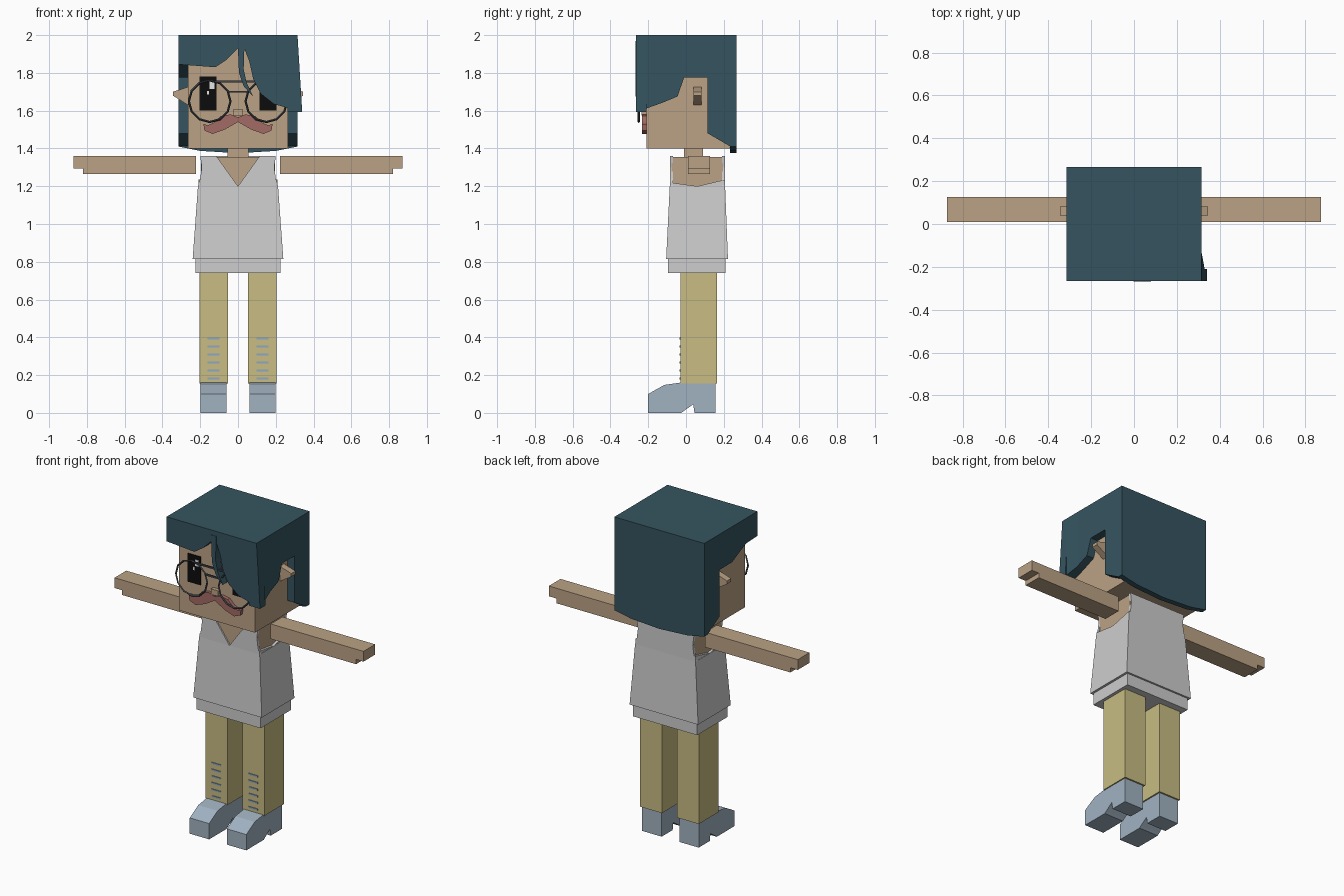
import bpy, bmesh, math

cube = bpy.data.objects.get("Cube")
if cube:
    bpy.data.objects.remove(cube, do_unlink=True)


def material(name, r, g, b):
    linear = [(c / 255 / 12.92) if c < 11 else ((c / 255 + 0.055) / 1.055) ** 2.4 for c in (r, g, b)]
    m = bpy.data.materials.new(name)
    m.use_nodes = True
    m.diffuse_color = (*linear, 1)
    m.node_tree.nodes["Principled BSDF"].inputs["Base Color"].default_value = (*linear, 1)
    return m


HAIR = material("dark teal", 53, 84, 95)
SKIN = material("skin tan", 187, 162, 133)
SHIRT = material("light grey", 205, 205, 205)
TROUSER = material("khaki", 200, 188, 130)
SHOE = material("pale blue", 161, 178, 193)
STRIPE = material("stripe blue", 140, 168, 195)
MOUSTACHE = material("dusty red", 162, 107, 101)
BLACK = material("black", 12, 12, 12)
WHITE = material("white", 235, 235, 235)
METAL = material("frame grey", 65, 70, 76)


def finish(name, bm, mat):
    bmesh.ops.recalc_face_normals(bm, faces=bm.faces)
    mesh = bpy.data.meshes.new(name)
    bm.to_mesh(mesh)
    bm.free()
    mesh.materials.append(mat)
    ob = bpy.data.objects.new(name, mesh)
    bpy.context.collection.objects.link(ob)
    return ob


def prism(name, mat, axis, outline, a, b):
    """Extrude an outline along x (points are y, z) or along y (points are x, z)."""
    bm = bmesh.new()
    place = (lambda p, d: (d, *p)) if axis == "X" else (lambda p, d: (p[0], d, p[1]))
    near = [bm.verts.new(place(p, a)) for p in outline]
    far = [bm.verts.new(place(p, b)) for p in outline]
    bm.faces.new(near)
    bm.faces.new(far[::-1])
    for i in range(len(near)):
        j = (i + 1) % len(near)
        bm.faces.new((near[j], near[i], far[i], far[j]))
    return finish(name, bm, mat)


def loft(name, mat, low, high):
    """Join two rectangles, each given as x0, x1, y0, y1, z."""
    bm = bmesh.new()
    rings = []
    for x0, x1, y0, y1, z in (low, high):
        rings.append([bm.verts.new((x, y, z)) for x, y in ((x0, y0), (x1, y0), (x1, y1), (x0, y1))])
    for ring in rings:
        bm.faces.new(ring)
    for i in range(4):
        j = (i + 1) % 4
        bm.faces.new((rings[0][i], rings[0][j], rings[1][j], rings[1][i]))
    return finish(name, bm, mat)


def box(name, mat, x0, x1, y0, y1, z0, z1):
    x0, x1 = sorted((x0, x1))
    return loft(name, mat, (x0, x1, y0, y1, z0), (x0, x1, y0, y1, z1))


def rod(name, mat, x0, x1, y, z, r=0.005):
    return box(name, mat, x0, x1, y - r, y + r, z - r, z + r)


# Head, neck and nose
box("head", SKIN, -0.265, 0.265, -0.21, 0.235, 1.4, 1.96)
box("neck", SKIN, -0.055, 0.055, -0.01, 0.09, 1.34, 1.41)
box("nose", SKIN, -0.025, 0.025, -0.235, -0.2, 1.575, 1.61)

# Hair: crown, back, fringe, loose strand and side panels
box("hair_crown", HAIR, -0.315, 0.315, -0.265, 0.265, 1.94, 2)
prism("hair_back", HAIR, "Y",
      [(-0.315, 2), (-0.315, 1.41), (-0.2, 1.387), (0, 1.375), (0.2, 1.387), (0.315, 1.41), (0.315, 2)],
      0.232, 0.267)
prism("hair_fringe_right", HAIR, "Y",
      [(-0.315, 2), (-0.315, 1.845), (-0.12, 1.83), (-0.06, 1.87), (0, 1.93), (0.02, 2)], -0.265, -0.21)
prism("hair_strand", HAIR, "Y",
      [(-0.002, 1.97), (0.005, 1.8), (0.03, 1.73), (0.08, 1.675), (0.045, 1.75), (0.03, 1.82), (0.035, 1.97)],
      -0.268, -0.22)
prism("hair_fringe_left", HAIR, "Y",
      [(0.02, 2), (0.035, 1.925), (0.06, 1.86), (0.08, 1.77), (0.12, 1.69), (0.19, 1.635),
       (0.34, 1.592), (0.315, 2)], -0.265, -0.21)
back_edge = [(0.115, 1.775), (0.115, 1.48), (0.235, 1.41), (0.265, 1.41), (0.265, 2)]
prism("hair_side_right", HAIR, "X",
      [(-0.265, 2), (-0.265, 1.845), (-0.15, 1.84), (-0.01, 1.775)] + back_edge, -0.315, -0.262)
prism("hair_side_left", HAIR, "X",
      [(-0.13, 2), (-0.13, 1.64), (-0.045, 1.675), (-0.01, 1.775)] + back_edge, 0.262, 0.315)
flap = prism("hair_side_flap", HAIR, "X", [(-0.265, 2), (-0.265, 1.592), (-0.13, 1.64), (-0.13, 2)], 0.262, 0.315)
for v in flap.data.vertices:
    if v.co.z < 1.6 and v.co.x > 0.3:
        v.co.x = 0.34

# Eyes with highlights
for side, s in (("left", 1), ("right", -1)):
    cx = s * 0.158
    box(side + "_eye", BLACK, cx - 0.045, cx + 0.045, -0.214, -0.209, 1.6, 1.78)
    box(side + "_eye_glint", WHITE, cx + 0.008, cx + 0.034, -0.217, -0.212, 1.715, 1.755)
    box(side + "_eye_dot", WHITE, cx - 0.006, cx + 0.004, -0.217, -0.212, 1.685, 1.705)

# Glasses
for side, s in (("left", 1), ("right", -1)):
    bpy.ops.mesh.primitive_torus_add(major_segments=12, minor_segments=4, major_radius=0.11, minor_radius=0.006,
                                     location=(s * 0.15, -0.25, 1.65), rotation=(math.pi / 2, 0, 0))
    rim = bpy.context.object
    rim.name = side + "_glasses_rim"
    rim.data.materials.append(METAL)
rod("glasses_top_bar", METAL, -0.13, 0.13, -0.25, 1.754)
rod("glasses_bridge", METAL, -0.055, 0.055, -0.25, 1.7)

# Moustache
half = [(0.04, 1.58), (0.09, 1.572), (0.125, 1.538), (0.16, 1.522), (0.183, 1.53), (0.178, 1.495),
        (0.135, 1.477), (0.07, 1.5)]
prism("moustache", MOUSTACHE, "Y",
      [(0, 1.565)] + half + [(0, 1.54)] + [(-x, z) for x, z in reversed(half)], -0.232, -0.205)

# Torso and sleeveless shirt with a V neck
box("torso", SKIN, -0.195, 0.195, -0.077, 0.197, 0.85, 1.355)
loft("shirt_body", SHIRT, (-0.24, 0.24, -0.105, 0.222, 0.815), (-0.212, 0.212, -0.086, 0.207, 1.2))
box("shirt_hem", SHIRT, -0.225, 0.225, -0.095, 0.21, 0.74, 0.82)
strap = [(0.115, 1.36), (0.2, 1.36), (0.192, 1.3), (0.2, 1.24), (0.212, 1.2)]
prism("shirt_front", SHIRT, "Y",
      [(0, 1.2)] + strap + [(-x, z) for x, z in reversed(strap)], -0.086, -0.07)
prism("shirt_back", SHIRT, "Y",
      strap[1:] + [(-x, z) for x, z in reversed(strap[1:])], 0.19, 0.207)
for side, s in (("left", 1), ("right", -1)):
    prism(side + "_shirt_armhole", SHIRT, "X",
          [(-0.086, 1.19), (-0.086, 1.22), (0.06, 1.2), (0.207, 1.235), (0.207, 1.19)], s * 0.19, s * 0.21)

# Paired ears, arms, legs and shoes
for side, s in (("left", 1), ("right", -1)):
    prism(side + "_ear", SKIN, "Y",
          [(s * x, z) for x, z in ((0.25, 1.73), (0.345, 1.7), (0.345, 1.68), (0.25, 1.62))], 0.04, 0.082)
    prism(side + "_arm", SKIN, "Y",
          [(s * x, z) for x, z in ((0.222, 1.265), (0.82, 1.265), (0.82, 1.295), (0.872, 1.295),
                                   (0.872, 1.36), (0.222, 1.36))], 0.01, 0.127)
    box(side + "_trouser_leg", TROUSER, s * 0.053, s * 0.205, -0.03, 0.165, 0.155, 0.76)
    for i in range(6):
        z = 0.183 + i * 0.042
        box(f"{side}_trouser_stripe_{i + 1}", STRIPE, s * 0.097, s * 0.162, -0.034, -0.028, z - 0.005, z + 0.005)
    prism(side + "_shoe", SHOE, "X",
          [(-0.2, 0), (-0.2, 0.1), (-0.115, 0.148), (-0.03, 0.16), (0.155, 0.16), (0.155, 0),
           (0.045, 0), (0.038, 0.045), (-0.012, 0.01), (-0.025, 0)], s * 0.062, s * 0.198)
